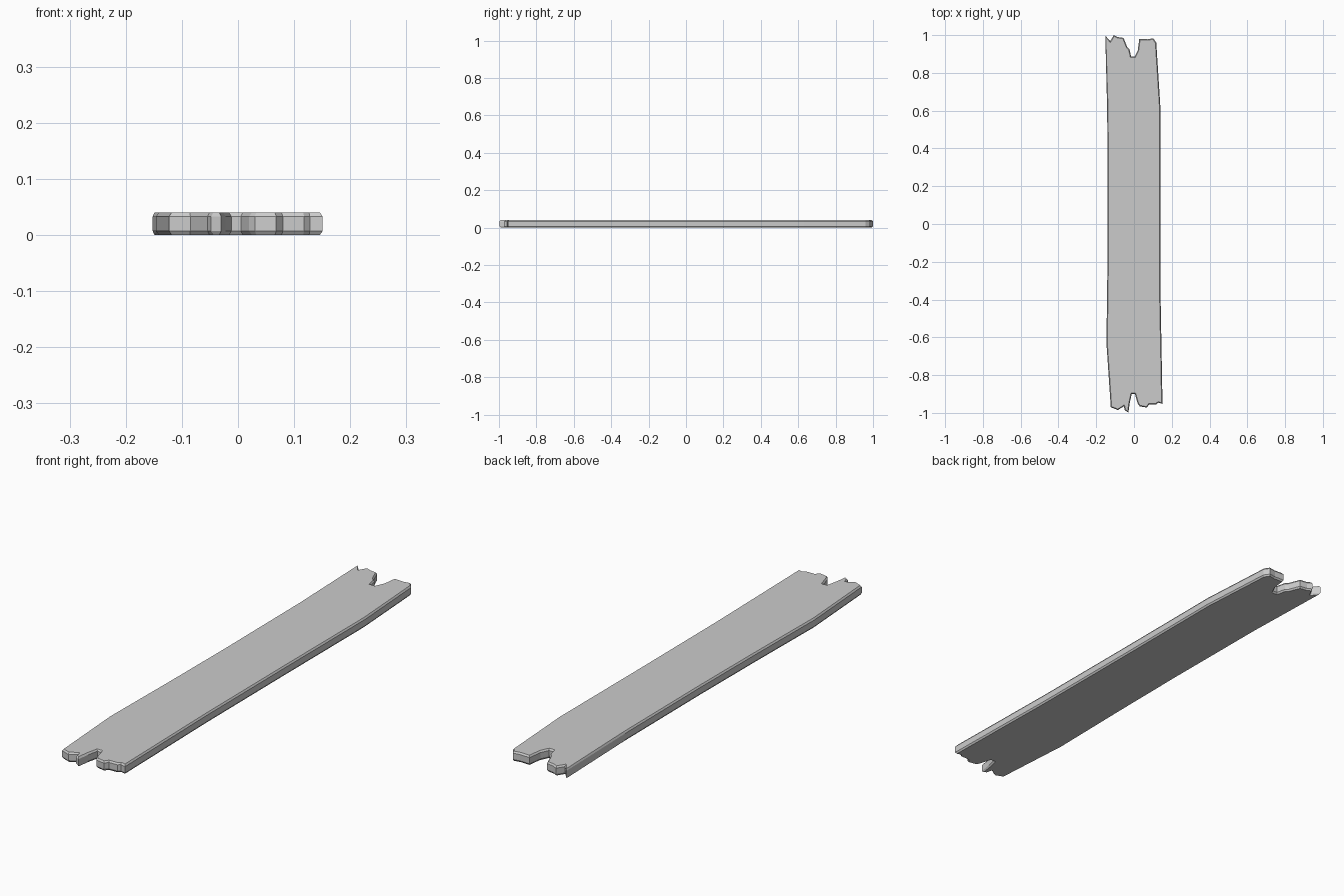
import bpy, bmesh
from mathutils import Vector

if "Cube" in bpy.data.objects:
    bpy.data.objects.remove(bpy.data.objects["Cube"])

# Plank outline (counter-clockwise from front left)
front_end = [(-0.123, -0.97), (-0.085, -0.985), (-0.054, -0.965), (-0.048, -0.987),
             (-0.03, -0.998), (-0.022, -0.945), (-0.012, -0.9), (0.005, -0.9),
             (0.02, -0.952), (0.03, -0.965), (0.068, -0.972), (0.08, -0.956),
             (0.118, -0.955), (0.128, -0.946), (0.151, -0.952)]
right_edge = [(0.141, -0.4), (0.139, 0.1), (0.139, 0.63)]
back_end = [(0.118, 0.96), (0.102, 0.983), (0.072, 0.978), (0.028, 0.98), (0.02, 0.92),
            (0.004, 0.886), (-0.015, 0.886), (-0.024, 0.925), (-0.035, 0.935),
            (-0.055, 0.985), (-0.087, 0.99), (-0.107, 1.0), (-0.126, 0.968), (-0.152, 0.998)]
left_edge = [(-0.142, 0.6), (-0.139, 0.1), (-0.141, -0.25), (-0.146, -0.63)]
outline = [Vector(p) for p in front_end + right_edge + back_end + left_edge]


def inset(points, d):
    """Offset a closed outline inwards with limited mitres."""
    result = []
    for i, p in enumerate(points):
        a = (p - points[i - 1]).normalized()
        b = (points[(i + 1) % len(points)] - p).normalized()
        na, nb = Vector((-a.y, a.x)), Vector((-b.y, b.x))
        m = (na + nb).normalized()
        result.append(p + m * d / max(m.dot(na), 0.6))
    return result


# Plank body with chamfered top and bottom rims
bm = bmesh.new()
small = inset(outline, 0.005)
levels = [(small, 0.0), (outline, 0.007), (outline, 0.033), (small, 0.04)]
rings = [[bm.verts.new((p.x, p.y, z)) for p in pts] for pts, z in levels]
n = len(outline)
for low, high in zip(rings, rings[1:]):
    for i in range(n):
        j = (i + 1) % n
        bm.faces.new((low[i], low[j], high[j], high[i]))
bm.faces.new(rings[0][::-1])
bm.faces.new(rings[-1])
mesh = bpy.data.meshes.new("wood_plank")
bm.to_mesh(mesh)
bm.free()
bpy.context.collection.objects.link(bpy.data.objects.new("wood_plank", mesh))
